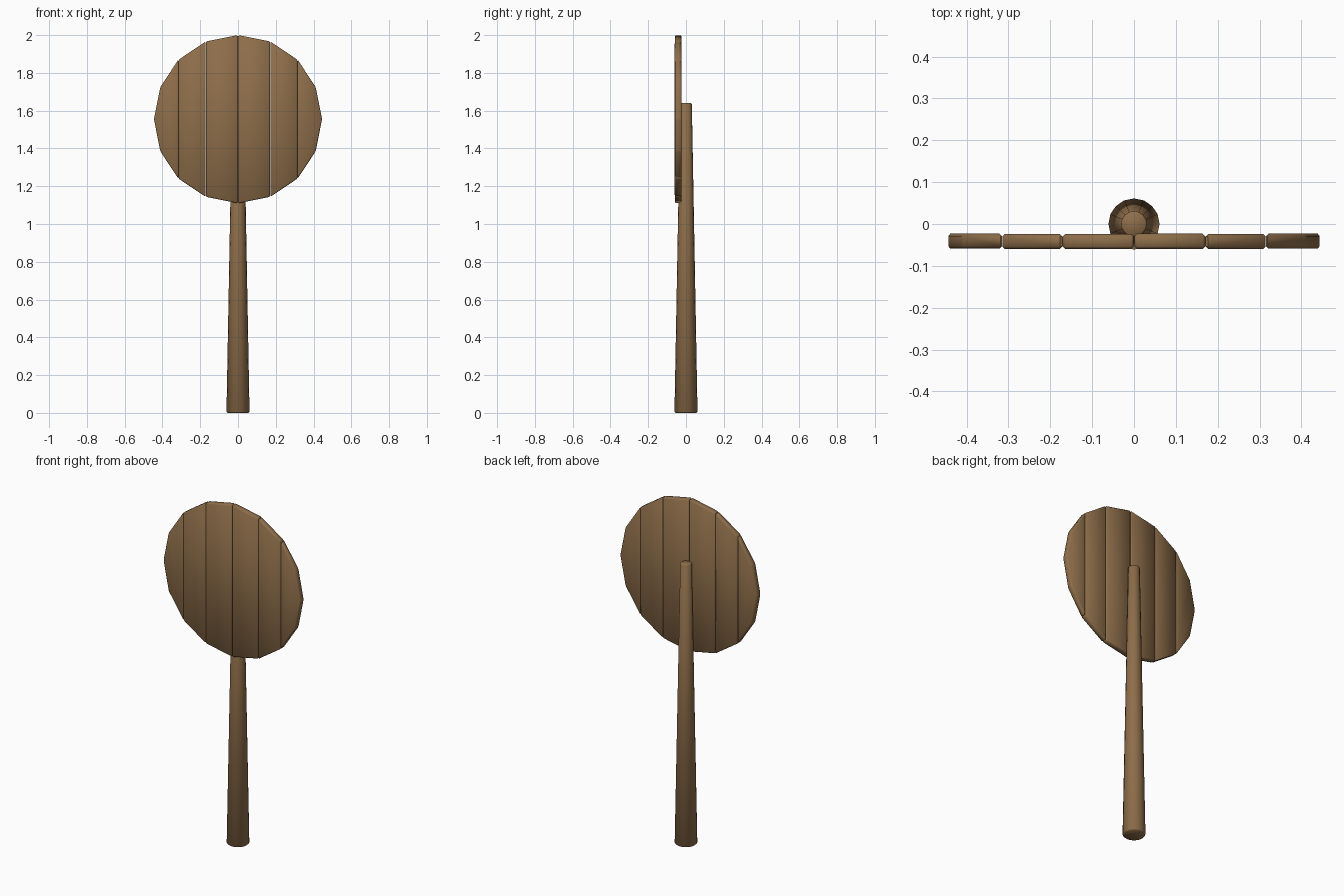
import bpy, bmesh, math, random

if "Cube" in bpy.data.objects:
    bpy.data.objects.remove(bpy.data.objects["Cube"])
random.seed(4)

wood = bpy.data.materials.new("wood")
wood.diffuse_color = (0.27, 0.155, 0.068, 1)
wood.use_nodes = True
wood.node_tree.nodes["Principled BSDF"].inputs["Base Color"].default_value = wood.diffuse_color

R, CZ, SIDES = 0.445, 1.555, 16
Y_FRONT, Y_BACK = -0.060, -0.022


def finish(name, bm):
    bmesh.ops.recalc_face_normals(bm, faces=bm.faces)
    me = bpy.data.meshes.new(name)
    bm.to_mesh(me)
    bm.free()
    ob = bpy.data.objects.new(name, me)
    bpy.context.collection.objects.link(ob)
    me.materials.append(wood)
    bpy.ops.object.select_all(action='DESELECT')
    ob.select_set(True)
    bpy.context.view_layer.objects.active = ob
    bpy.ops.object.shade_smooth_by_angle(angle=math.radians(50))
    return ob


def rim(i):
    a = 2 * math.pi * i / SIDES
    return R * math.sin(a), CZ + R * math.cos(a)


def plank(name, outline, front, back):
    bm = bmesh.new()
    face = bm.faces.new([bm.verts.new((x, front, z)) for x, z in outline])
    ext = bmesh.ops.extrude_face_region(bm, geom=[face])
    for v in ext["geom"]:
        if isinstance(v, bmesh.types.BMVert):
            v.co.y = back
    # worn, chamfered edges
    bmesh.ops.bevel(bm, geom=bm.edges[:], offset=0.006, segments=1,
                    profile=0.5, affect='EDGES', clamp_overlap=True)
    return finish(name, bm)


# Round sign board: six vertical planks cut from a 16-sided disc
for side, label in ((1, "right"), (-1, "left")):
    for k, (ids, part) in enumerate((((0, 1, 7, 8), "inner"),
                                     ((1, 2, 6, 7), "middle"),
                                     ((2, 3, 4, 5, 6), "outer"))):
        pts = [rim(i) for i in ids]
        seam = min(p[0] for p in pts)
        pts = [(side * (x + (0.001 if x < seam + 0.01 else 0)), z) for x, z in pts]
        j = random.uniform(0, 0.003)
        plank(f"{part}_plank_{label}", pts, Y_FRONT + j, Y_BACK - 0.002 + j)

# Tapered post behind the board, slightly chamfered at both ends
bm = bmesh.new()
rings = []
for r, z in ((0.055, 0), (0.061, 0.006), (0.031, 1.636), (0.027, 1.64)):
    rings.append([bm.verts.new((r * math.cos(2 * math.pi * i / 16),
                                r * math.sin(2 * math.pi * i / 16), z)) for i in range(16)])
for a, b in zip(rings, rings[1:]):
    for i in range(16):
        n = (i + 1) % 16
        bm.faces.new((a[i], a[n], b[n], b[i]))
bm.faces.new(rings[0])
bm.faces.new(rings[-1])
finish("post", bm)
